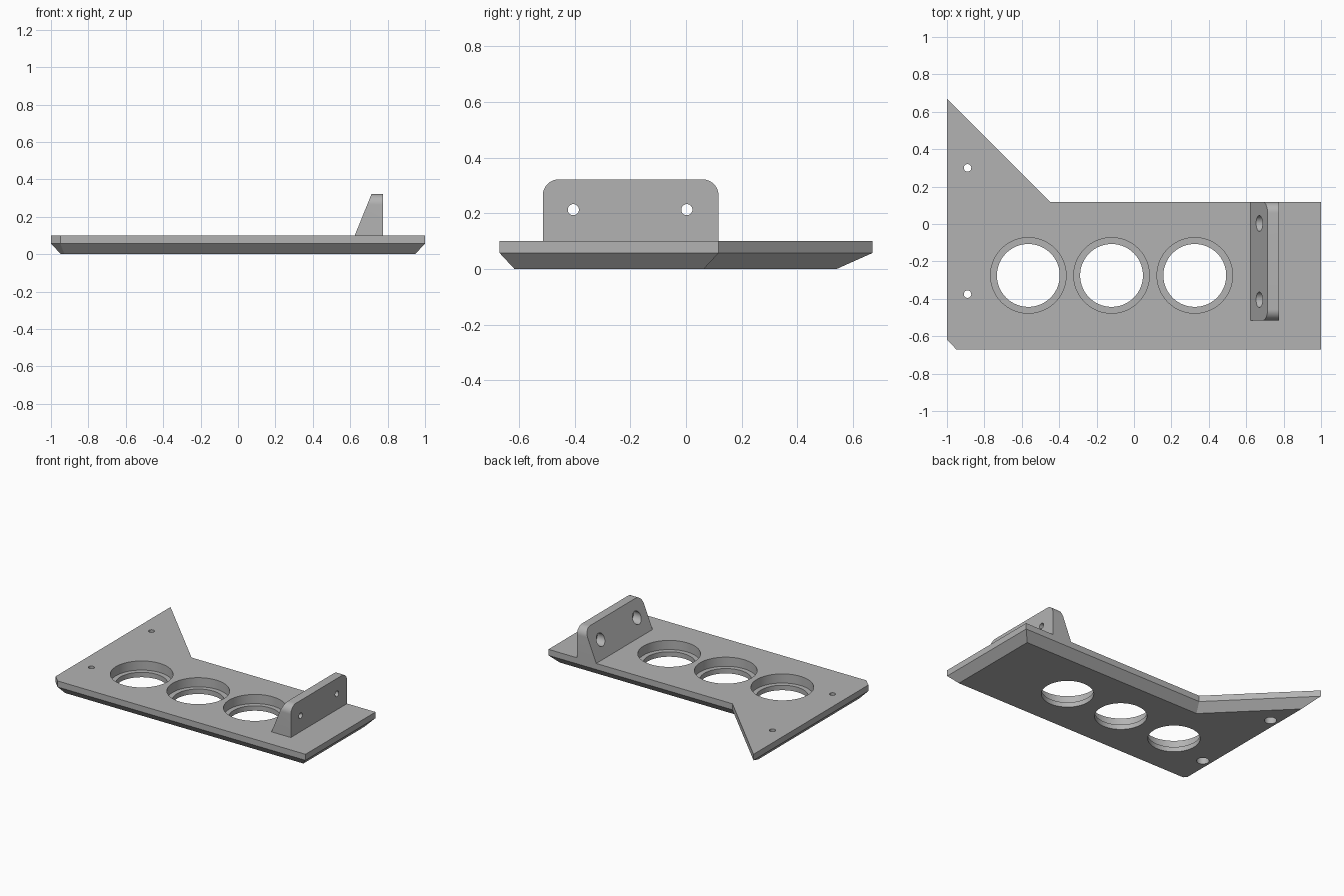
import bpy
import bmesh
import math
from mathutils import Vector, Matrix

cube = bpy.data.objects.get("Cube")
if cube:
    bpy.data.objects.remove(cube, do_unlink=True)

grey = bpy.data.materials.new("plain grey")
grey.use_nodes = True
COLOUR = (0.45, 0.45, 0.45, 1)
grey.diffuse_color = COLOUR
grey.node_tree.nodes["Principled BSDF"].inputs["Base Color"].default_value = COLOUR


def finish(name, bm):
    bmesh.ops.recalc_face_normals(bm, faces=bm.faces)
    mesh = bpy.data.meshes.new(name)
    bm.to_mesh(mesh)
    bm.free()
    mesh.materials.append(grey)
    obj = bpy.data.objects.new(name, mesh)
    bpy.context.collection.objects.link(obj)
    return obj


def loft(name, rings):
    """Skin a stack of matching closed rings and cap both ends."""
    bm = bmesh.new()
    loops = [[bm.verts.new(p) for p in ring] for ring in rings]
    for a, b in zip(loops, loops[1:]):
        for i in range(len(a)):
            j = (i + 1) % len(a)
            bm.faces.new((a[i], a[j], b[j], b[i]))
    bm.faces.new(loops[0])
    bm.faces.new(loops[-1])
    return finish(name, bm)


def inset(points, d):
    """Offset a counter-clockwise outline inwards by d."""
    result = []
    for i, p in enumerate(points):
        p, before, after = Vector(p), Vector(points[i - 1]), Vector(points[(i + 1) % len(points)])
        u, v = (p - before).normalized(), (after - p).normalized()
        n, m = Vector((-u.y, u.x)), Vector((-v.y, v.x))
        result.append(p + (n + m) * d / (1 + n.dot(m)))
    return result


def drill(target, axis, centre, radius, start, end, segments=64):
    """Cut a round hole along z or x, from start to end on that axis."""
    bm = bmesh.new()
    bmesh.ops.create_cone(bm, cap_ends=True, segments=segments, radius1=radius,
                          radius2=radius, depth=end - start)
    mid = (start + end) / 2
    if axis == "x":
        bm.transform(Matrix.Rotation(math.pi / 2, 4, "Y"))
        offset = (mid, *centre)
    else:
        offset = (*centre, mid)
    bmesh.ops.translate(bm, verts=bm.verts, vec=offset)
    cutter = finish("hole_cutter", bm)
    cutter.hide_render = True
    mod = target.modifiers.new("hole", "BOOLEAN")
    mod.operation, mod.solver, mod.object = "DIFFERENCE", "EXACT", cutter
    bpy.context.view_layer.objects.active = target
    bpy.ops.object.modifier_apply(modifier=mod.name)
    bpy.data.objects.remove(cutter, do_unlink=True)


# Base plate with a swept corner and a chamfered underside
TOP, EDGE, BACK = 0.1, 0.057, 0.117
outline = [(-1, -0.62), (-0.95, -0.67), (1, -0.67), (1, BACK), (-0.447, BACK), (-1, 0.67)]
plate = loft("base_plate", [
    [(x, y, 0) for x, y in inset(outline, 0.053)],
    [(x, y, EDGE) for x, y in outline],
    [(x, y, TOP) for x, y in outline],
])

# Three stepped openings
for x in (-0.565, -0.12, 0.325):
    drill(plate, "z", (x, -0.275), 0.168, -0.1, 0.2, 96)
    drill(plate, "z", (x, -0.275), 0.202, 0.035, 0.2, 96)

# Screw holes, recessed from below
for y in (-0.375, 0.3):
    drill(plate, "z", (-0.89, y), 0.02, -0.1, 0.2, 32)
    drill(plate, "z", (-0.89, y), 0.04, -0.1, 0.05, 32)

# Upright bracket: rounded tab with a sloping inner face
FRONT, HEIGHT, ROUND = -0.515, 0.322, 0.058
tab = [(FRONT, TOP), (BACK, TOP)]
for cy, first in ((BACK - ROUND, 0), (FRONT + ROUND, 90)):
    for step in range(13):
        a = math.radians(first + step * 7.5)
        tab.append((cy + ROUND * math.cos(a), HEIGHT - ROUND + ROUND * math.sin(a)))


def slope_x(z):
    return 0.624 + 0.09 * (z - TOP) / (HEIGHT - TOP)


bracket = loft("bracket", [
    [(slope_x(z), y, z) for y, z in tab],
    [(0.776, y, z) for y, z in tab],
])
for y in (-0.405, 0.003):
    drill(bracket, "x", (y, 0.213), 0.02, 0.5, 0.9, 32)
    drill(bracket, "x", (y, 0.213), 0.042, 0.5, 0.725, 32)

# Smooth the round walls, keep the edges crisp
for obj in (plate, bracket):
    bpy.ops.object.select_all(action="DESELECT")
    obj.select_set(True)
    bpy.context.view_layer.objects.active = obj
    bpy.ops.object.shade_smooth_by_angle(angle=math.radians(25))
